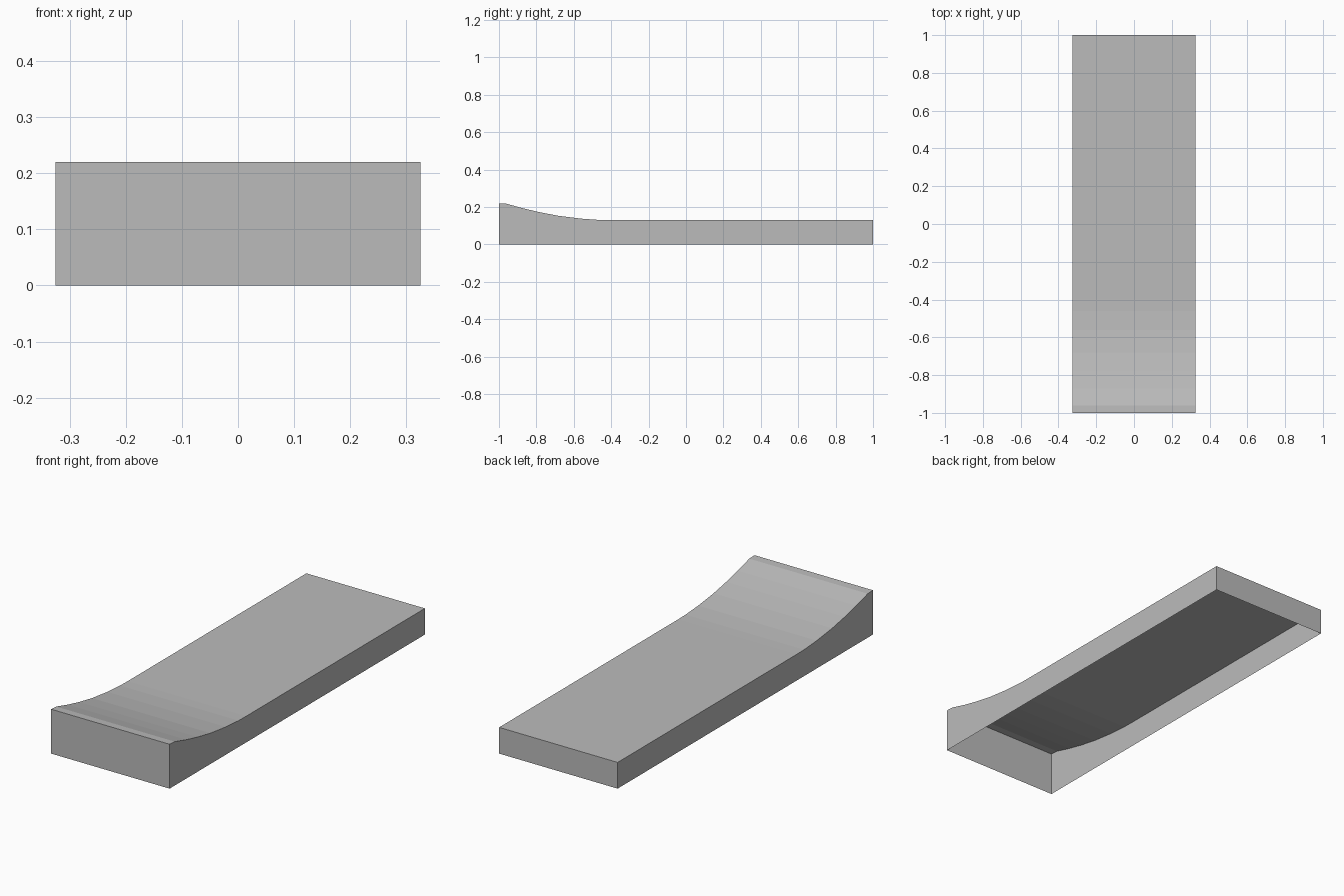
import bpy
import bmesh

if "Cube" in bpy.data.objects:
    bpy.data.objects.remove(bpy.data.objects["Cube"], do_unlink=True)

HALF_WIDTH = 0.325

# Grey material
grey = bpy.data.materials.new("plain grey")
grey.use_nodes = True
colour = (0.5, 0.5, 0.5, 1)
grey.diffuse_color = colour
grey.node_tree.nodes["Principled BSDF"].inputs["Base Color"].default_value = colour

# Side profile of the top: raised lip at the front, curving down to a flat bed
top_profile = [(-1, 0.22), (-0.96, 0.218), (-0.87, 0.193), (-0.78, 0.172),
               (-0.68, 0.153), (-0.56, 0.138), (-0.46, 0.131), (-0.4, 0.13),
               (1, 0.13)]
outline = [(-1, 0)] + top_profile + [(1, 0)]

# Thin shell: side walls, then front, top and back strips; open underneath
bm = bmesh.new()
rows = [[bm.verts.new((x, y, z)) for y, z in outline]
        for x in (-HALF_WIDTH, HALF_WIDTH)]
right, left = rows
bm.faces.new(right)
bm.faces.new(list(reversed(left)))
for i in range(len(outline) - 1):
    bm.faces.new((right[i], left[i], left[i + 1], right[i + 1]))
bmesh.ops.recalc_face_normals(bm, faces=bm.faces)

# Keep the normals pointing outwards
bm.faces.ensure_lookup_table()
if bm.faces[0].normal.x > 0:
    bmesh.ops.reverse_faces(bm, faces=bm.faces)

mesh = bpy.data.meshes.new("curved_ramp_shell")
bm.to_mesh(mesh)
bm.free()
mesh.materials.append(grey)
shell = bpy.data.objects.new("curved_ramp_shell", mesh)
bpy.context.collection.objects.link(shell)
